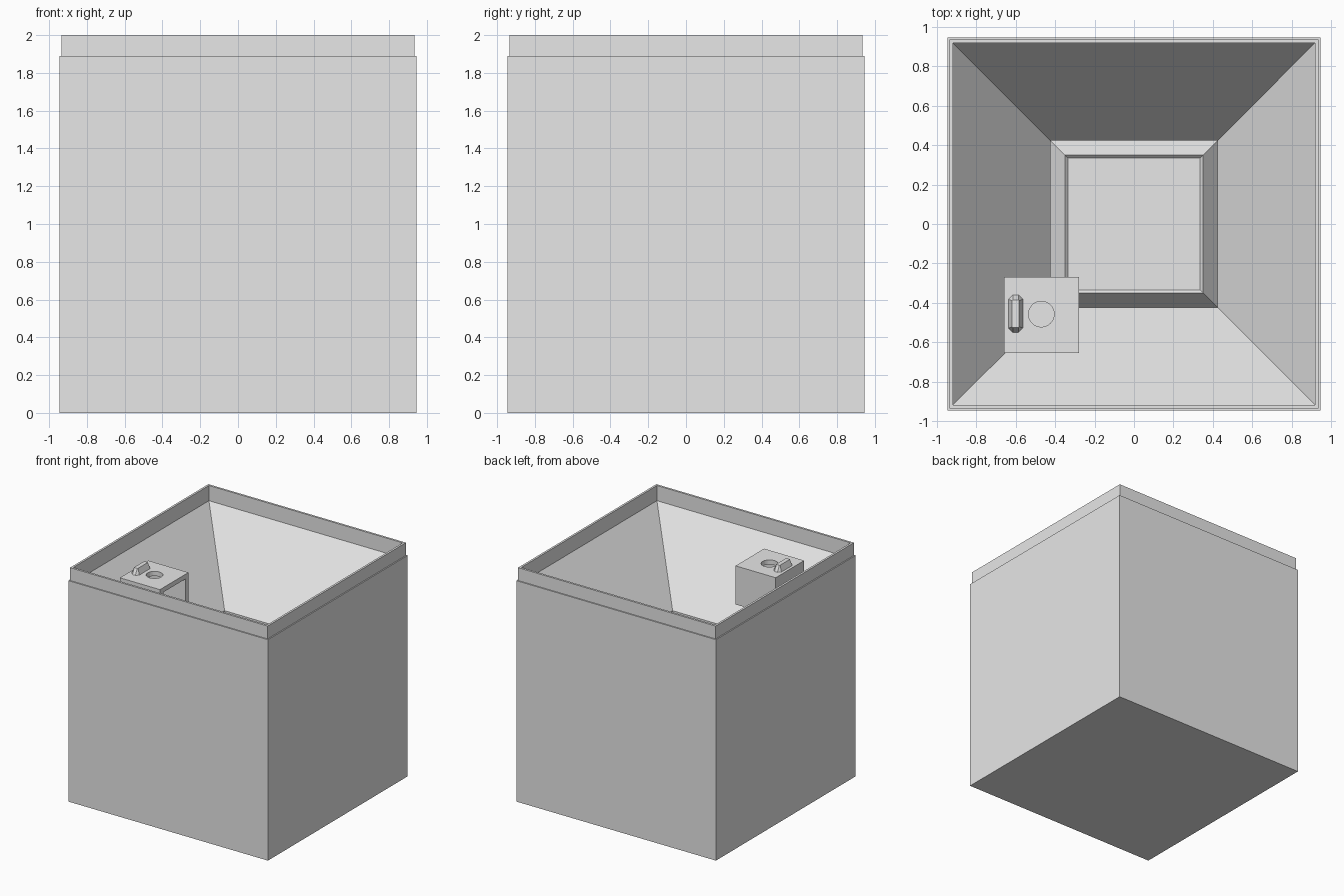
import bpy, bmesh, math

if "Cube" in bpy.data.objects:
    bpy.data.objects.remove(bpy.data.objects["Cube"])

# Single plain material
grey = bpy.data.materials.new("light_grey")
grey.diffuse_color = (0.8, 0.8, 0.8, 1)
grey.use_nodes = True
grey.node_tree.nodes["Principled BSDF"].inputs["Base Color"].default_value = grey.diffuse_color


def finish(bm, name):
    bmesh.ops.recalc_face_normals(bm, faces=bm.faces)
    mesh = bpy.data.meshes.new(name)
    bm.to_mesh(mesh)
    bm.free()
    mesh.materials.append(grey)
    obj = bpy.data.objects.new(name, mesh)
    bpy.context.collection.objects.link(obj)
    return obj


def loft(name, rings):
    """Bridge matching rings of points and cap both ends."""
    bm = bmesh.new()
    loops = [[bm.verts.new(p) for p in ring] for ring in rings]
    n = len(loops[0])
    for a, b in zip(loops, loops[1:]):
        for i in range(n):
            j = (i + 1) % n
            bm.faces.new((a[i], a[j], b[j], b[i]))
    bm.faces.new(loops[0][::-1])
    bm.faces.new(loops[-1])
    return finish(bm, name)


def square(r, z):
    return [(-r, -r, z), (r, -r, z), (r, r, z), (-r, r, z)]


def block(name, x0, x1, y0, y1, z0, z1):
    return loft(name, [[(x0, y0, z), (x1, y0, z), (x1, y1, z), (x0, y1, z)]
                       for z in (z0, z1)])


def cut(obj, cutter):
    mod = obj.modifiers.new("cut", 'BOOLEAN')
    mod.operation = 'DIFFERENCE'
    mod.solver = 'EXACT'
    mod.object = cutter
    cutter.hide_render = True
    cutter.hide_viewport = True


# Square container: outer wall, stepped lip, sloped basin, raised centre pad
profile = [(.945, 0), (.945, 1.89), (.935, 1.89), (.935, 2), (.917, 2),
           (.917, 1.87), (.423, 1.25), (.423, 1.13), (.35, 1.22), (.335, 1.205)]
loft("container", [square(r, z) for r, z in profile])

# Small hollow housing, open on its inner side
housing = block("housing", -.66, -.28, -.655, -.27, 1.55, 1.88)
cut(housing, block("cavity_cutter", -.62, -.2, -.605, -.31, 1.60, 1.84))

# Round hole in the housing roof
ring = [(-.47 + .065 * math.cos(a), -.457 + .065 * math.sin(a))
        for a in (math.tau * i / 32 for i in range(32))]
cut(housing, loft("hole_cutter", [[(x, y, z) for x, y in ring] for z in (1.8, 1.95)]))


# Raised grip ridge with chamfered corners and a narrower top
def chamfered(hx, hy, c, z):
    pts = [(-hx + c, -hy), (hx - c, -hy), (hx, -hy + c), (hx, hy - c),
           (hx - c, hy), (-hx + c, hy), (-hx, hy - c), (-hx, -hy + c)]
    return [(-.6 + x, -.455 + y, z) for x, y in pts]


loft("grip_ridge", [chamfered(.038, .098, .024, 1.875),
                    chamfered(.018, .07, .004, 1.93)])
